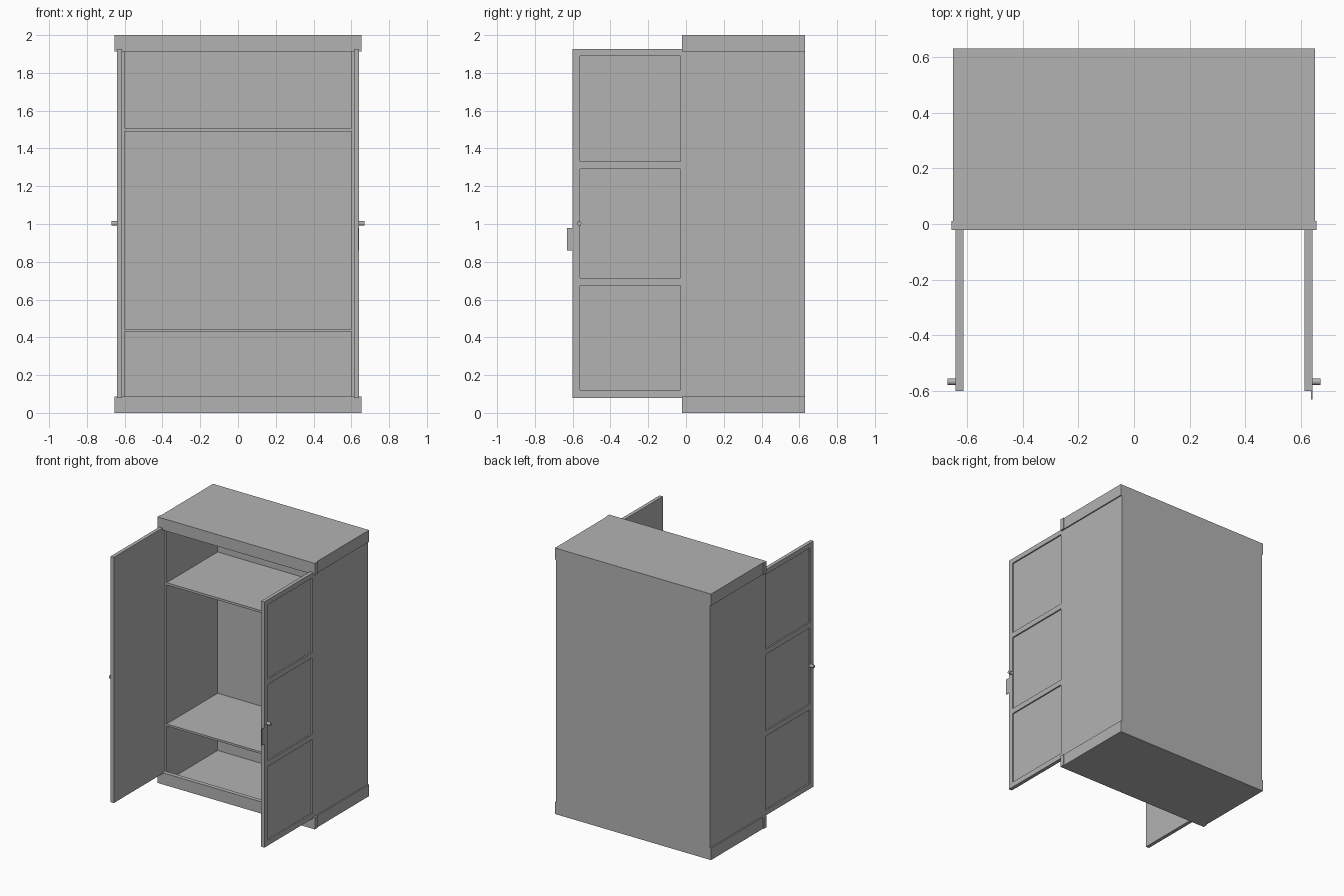
import bpy
import math

cube = bpy.data.objects.get("Cube")
if cube:
    bpy.data.objects.remove(cube, do_unlink=True)

GREY = (0.45, 0.45, 0.45, 1)
paint = bpy.data.materials.new("grey_paint")
paint.use_nodes = True
paint.diffuse_color = GREY
paint.node_tree.nodes["Principled BSDF"].inputs["Base Color"].default_value = GREY


def box(name, x, y, z):
    """Box from (min, max) ranges along each axis."""
    x = sorted(x)
    bpy.ops.mesh.primitive_cube_add(
        size=1, location=[(a + b) / 2 for a, b in (x, y, z)])
    ob = bpy.context.object
    ob.name = name
    ob.scale = [b - a for a, b in (x, y, z)]
    bpy.ops.object.transform_apply(location=False, rotation=False, scale=True)
    ob.data.materials.append(paint)
    return ob


FRONT, BACK = 0.01, 0.63      # carcass depth range
SIDE = 0.64                   # outer face of side walls and doors
INNER = 0.60                  # inner face of side walls
DOOR_IN = 0.613               # inner face of open doors
PANEL = SIDE - 0.01           # face of recessed door panels
HEIGHT = 2.0
BOARD = 0.015
TRIM = 0.088

# Carcass boards
box("back_panel", (-SIDE, SIDE), (BACK - BOARD, BACK), (0, HEIGHT))
box("floor_board", (-SIDE, SIDE), (FRONT, BACK), (0, BOARD))
box("top_board", (-SIDE, SIDE), (FRONT, BACK), (HEIGHT - BOARD, HEIGHT))
box("lower_shelf", (-INNER, INNER), (FRONT, BACK), (0.43, 0.445))
box("upper_shelf", (-INNER, INNER), (FRONT, BACK), (1.49, 1.507))

# Trim across the front, top and bottom
trims = {"bottom": (0, TRIM), "top": (HEIGHT - TRIM, HEIGHT)}
for level, z in trims.items():
    box(level + "_front_trim", (-0.655, 0.655), (-0.022, FRONT), z)

# Rail heights shared by both doors
rails = [(0.08, 0.12), (0.675, 0.715), (1.29, 1.33), (1.89, 1.927)]
bottom, top = rails[0][0], rails[-1][1]
DOOR_EDGE = -0.60

for side, s in (("left", 1), ("right", -1)):
    box(side + "_wall", (s * INNER, s * SIDE), (FRONT, BACK), (0, HEIGHT))
    for level, z in trims.items():
        box(f"{side}_{level}_trim", (s * SIDE, s * 0.649), (FRONT, BACK), z)

    # Open door: flat slab with a raised frame on the outer face
    box(side + "_door_panel", (s * DOOR_IN, s * PANEL),
        (DOOR_EDGE, FRONT), (bottom, top))
    face = (s * PANEL, s * SIDE)
    box(side + "_door_outer_stile", face, (DOOR_EDGE, -0.56), (bottom, top))
    box(side + "_door_hinge_stile", face, (-0.03, FRONT), (bottom, top))
    for i, z in enumerate(rails):
        box(f"{side}_door_rail_{i + 1}", face, (-0.56, -0.03), z)

    # Round door knob
    bpy.ops.mesh.primitive_cylinder_add(
        vertices=16, radius=0.012, depth=0.03,
        location=(s * 0.655, -0.566, 1.003), rotation=(0, math.pi / 2, 0))
    knob = bpy.context.object
    knob.name = side + "_knob"
    knob.data.materials.append(paint)
    bpy.ops.object.shade_smooth_by_angle()

# Thin latch plate projecting from the left door edge
box("latch_plate", (0.635, SIDE), (-0.63, DOOR_EDGE), (0.86, 0.98))
